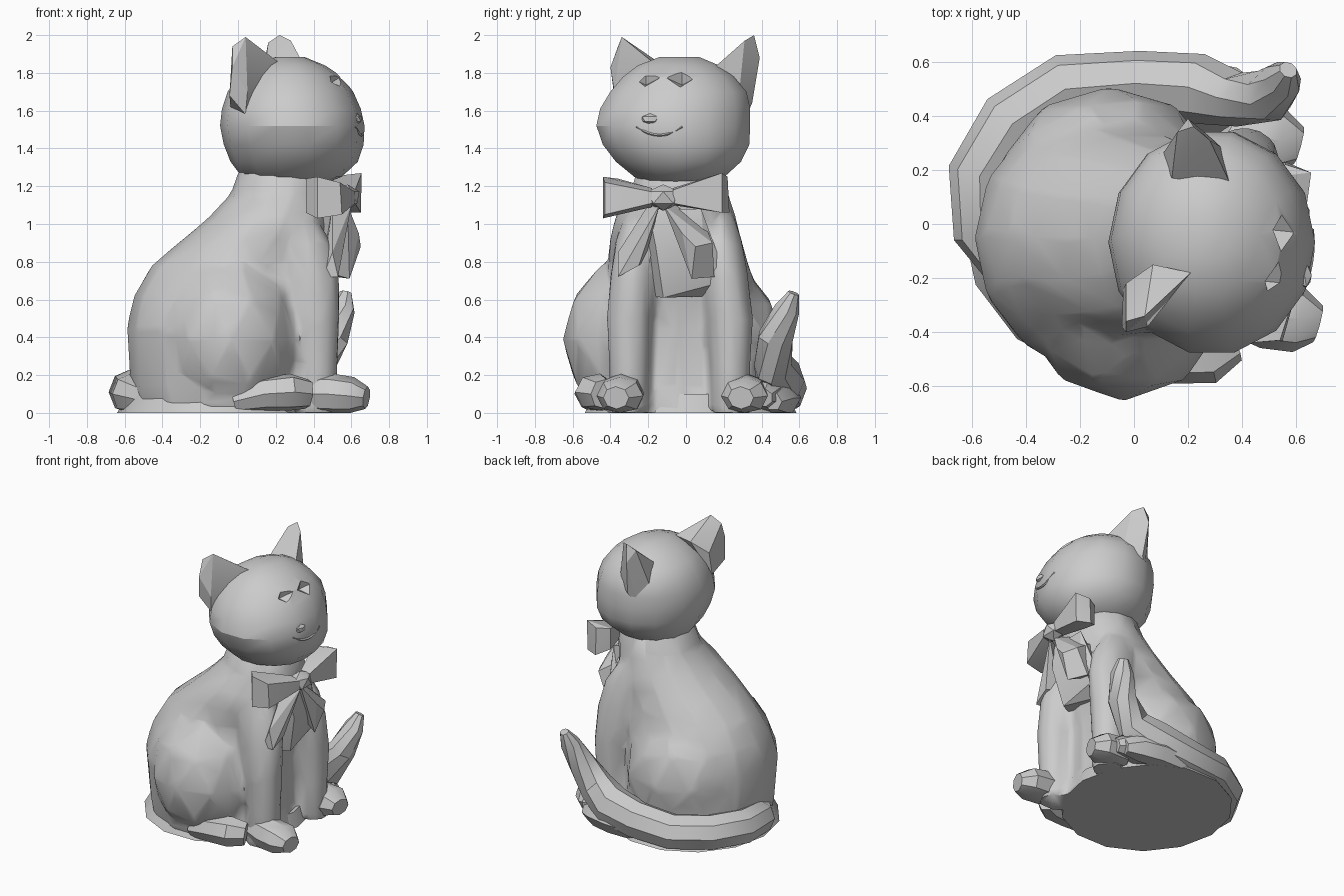
import bpy, bmesh, math
from mathutils import Vector, Matrix

cube = bpy.data.objects.get("Cube")
if cube:
    bpy.data.objects.remove(cube, do_unlink=True)

grey = bpy.data.materials.new("plain_grey")
grey.use_nodes = True
grey.diffuse_color = (0.6, 0.6, 0.6, 1)
grey.node_tree.nodes["Principled BSDF"].inputs["Base Color"].default_value = (0.6, 0.6, 0.6, 1)


def pick(ob):
    bpy.ops.object.select_all(action='DESELECT')
    bpy.context.view_layer.objects.active = ob
    ob.select_set(True)


def finish(name, bm, angle=35):
    """Clamp to the ground, shade and link a part."""
    for v in bm.verts:
        v.co.z = max(v.co.z, 0)
    bmesh.ops.recalc_face_normals(bm, faces=bm.faces)
    mesh = bpy.data.meshes.new(name)
    bm.to_mesh(mesh)
    bm.free()
    mesh.materials.append(grey)
    ob = bpy.data.objects.new(name, mesh)
    bpy.context.collection.objects.link(ob)
    pick(ob)
    bpy.ops.object.shade_smooth_by_angle(angle=math.radians(angle))
    return ob


def skin(name, rings, angle=35):
    """Join equal rings of points with quads and cap the ends."""
    bm = bmesh.new()
    rows = [[bm.verts.new(p) for p in ring] for ring in rings]
    n = len(rows[0])
    for a, b in zip(rows, rows[1:]):
        for i in range(n):
            j = (i + 1) % n
            bm.faces.new((a[i], a[j], b[j], b[i]))
    bm.faces.new(rows[0][::-1])
    bm.faces.new(rows[-1])
    return finish(name, bm, angle)


def loft(name, levels, n=14):
    """Stack of ovals given as z, xmin, xmax, ymin, ymax."""
    rings = []
    for z, x0, x1, y0, y1 in levels:
        rings.append([((x0 + x1) / 2 + (x1 - x0) / 2 * math.cos(math.tau * i / n),
                       (y0 + y1) / 2 + (y1 - y0) / 2 * math.sin(math.tau * i / n), z)
                      for i in range(n)])
    return skin(name, rings)


def tube(name, path, n=7):
    """Tube along points given as x, y, z, half width, half height."""
    pts = [Vector(p[:3]) for p in path]
    rings = []
    for k, p in enumerate(path):
        t = (pts[min(k + 1, len(pts) - 1)] - pts[max(k - 1, 0)]).normalized()
        side = t.cross(Vector((0, 0, 1))).normalized()
        up = side.cross(t)
        rings.append([pts[k] + side * p[3] * math.cos(math.tau * i / n)
                      + up * p[4] * math.sin(math.tau * i / n) for i in range(n)])
    return skin(name, rings)


def ball(name, centre, radii, detail=2):
    bm = bmesh.new()
    bmesh.ops.create_icosphere(bm, subdivisions=detail, radius=1)
    bm.transform(Matrix.Translation(centre) @ Matrix.Diagonal((*radii, 1)))
    return finish(name, bm)


def hull(name, points, angle=20):
    bm = bmesh.new()
    for p in points:
        bm.verts.new(p)
    bmesh.ops.convex_hull(bm, input=bm.verts[:])
    return finish(name, bm, angle)


def fuse(parts):
    """Melt parts into the first one as a single low-poly skin."""
    pick(parts[0])
    for p in parts:
        p.select_set(True)
    bpy.ops.object.join()
    ob = parts[0]
    remesh = ob.modifiers.new("melt", 'REMESH')
    remesh.mode = 'VOXEL'
    remesh.voxel_size = 0.026
    soften = ob.modifiers.new("soften", 'SMOOTH')
    soften.iterations = 2
    reduce = ob.modifiers.new("reduce", 'DECIMATE')
    reduce.ratio = 0.06
    for m in (remesh, soften, reduce):
        bpy.ops.object.modifier_apply(modifier=m.name)
    ob.data.materials.clear()
    ob.data.materials.append(grey)
    bpy.ops.object.shade_smooth_by_angle(angle=math.radians(45))


# Torso, haunches and front legs in one skin
skin_parts = [
    loft("body", [(0, -.55, .45, -.53, .46), (.14, -.57, .41, -.54, .46),
                  (.45, -.59, .4, -.56, .45), (.62, -.55, .42, -.5, .4),
                  (.78, -.46, .46, -.42, .34), (.92, -.29, .49, -.41, .3),
                  (1.04, -.15, .51, -.38, .27), (1.16, -.04, .51, -.3, .23),
                  (1.3, .01, .47, -.26, .19)]),
    ball("right_haunch", (-.04, -.25, .39), (.385, .405, .46)),
    ball("left_haunch", (-.09, .12, .38), (.42, .39, .44))]
for name, y, inward in (("right", -.3, .04), ("left", .235, -.05)):
    skin_parts.append(loft(name + "_front_leg", [
        (0, .29, .53, y - .11, y + .11), (.25, .3, .53, y - .11, y + .11),
        (.5, .28, .54, y - .125, y + .125),
        (.72, .2, .54, y - .125 + inward / 2, y + .125 + inward / 2),
        (.9, .16, .5, y - .12 + inward, y + .12 + inward),
        (1.05, .16, .4, y - .07 + inward, y + .07 + inward)], 10))
fuse(skin_parts)

# Flat base filling the curve of the tail
loft("base", [(0, -.64, .46, -.55, .6), (.1, -.58, .43, -.5, .54)])

# Paws
for name, y, foot_x, foot_y in (("right", -.31, .565, -.35), ("left", .24, .495, .31)):
    tube(name + "_front_paw", [(.36, y, .1, .09, .1), (foot_x - .08, foot_y + .01, .1, .12, .11),
                               (foot_x + .04, foot_y, .09, .125, .1),
                               (foot_x + .115, foot_y - .02, .08, .07, .06)], 8)
tube("right_hind_paw", [(-.02, -.48, .06, .06, .06), (.14, -.49, .1, .1, .09),
                        (.28, -.48, .11, .11, .1), (.37, -.44, .1, .07, .08)])
tube("left_hind_paw", [(.05, .4, .08, .08, .08), (.25, .44, .1, .1, .1),
                       (.42, .42, .1, .09, .08), (.5, .41, .08, .05, .05)])

# Tail wrapped round the left side, with a raised leaf-shaped tip
tube("tail", [(-.3, -.42, .05, .03, .04), (-.44, -.24, .06, .06, .07),
              (-.57, -.03, .1, .1, .11), (-.57, .18, .11, .12, .12),
              (-.45, .37, .11, .13, .12), (-.25, .5, .11, .13, .12),
              (.02, .52, .13, .12, .13), (.24, .5, .17, .13, .14),
              (.39, .46, .25, .1, .13), (.5, .475, .4, .1, .09),
              (.55, .535, .55, .075, .065), (.57, .57, .635, .035, .03)], 8)
tube("tail_skirt", [(.02, .53, .07, .07, .08), (.22, .52, .08, .09, .1),
                    (.36, .49, .08, .09, .09), (.46, .46, .06, .05, .05)], 6)

# Head, with a small nose and a thin smile lying on its surface
head = loft("head", [(1.2, .15, .42, -.16, .04), (1.25, .02, .55, -.28, .21),
                     (1.33, -.04, .635, -.38, .3), (1.42, -.075, .665, -.45, .345),
                     (1.52, -.095, .67, -.485, .35), (1.61, -.085, .65, -.465, .35),
                     (1.7, -.055, .61, -.41, .33), (1.78, .0, .55, -.34, .26),
                     (1.84, .09, .46, -.26, .18), (1.885, .2, .35, -.14, .07)], 14)
ball("nose", (.63, -.19, 1.555), (.03, .05, .03), 1)
smile = []
for i in range(9):
    u = i / 4 - 1
    y = -.14 + .12 * u
    x = .29 + .376 * math.sqrt(1 - ((y + .07) / .41) ** 2)
    smile.append((x - .008, y, 1.47 + .045 * u * u, .01, .007))
tube("smile", smile, 5)

# Eyes cut into the head as small faceted pits
for name, x, y in (("right_eye", .515, -.215), ("left_eye", .54, -.025)):
    bm = bmesh.new()
    bmesh.ops.create_cone(bm, cap_ends=True, segments=4, radius1=0.001, radius2=.12, depth=.1)
    bm.transform(Matrix.Translation((x, y, 1.765)) @ Matrix.Rotation(-.1, 4, 'Z')
                 @ Matrix.Rotation(math.radians(55), 4, 'Y')
                 @ Matrix.Diagonal((.75, 1, 1, 1)))
    cutter = finish(name + "_cutter", bm, 10)
    cut = head.modifiers.new(name, 'BOOLEAN')
    cut.operation = 'DIFFERENCE'
    cut.solver = 'EXACT'
    cut.object = cutter
    pick(head)
    bpy.ops.object.modifier_apply(modifier=name)
    bpy.data.objects.remove(cutter, do_unlink=True)
bpy.ops.object.shade_smooth_by_angle(angle=math.radians(28))

# Ears
hull("right_ear", [(.04, -.34, 1.99), (-.03, -.36, 1.94), (-.03, -.4, 1.83),
                   (-.045, -.38, 1.68), (.05, -.38, 1.7), (.21, -.18, 1.86),
                   (.07, -.15, 1.86), (-.03, -.22, 1.78), (.1, -.25, 1.7),
                   (-.04, -.24, 1.62), (.04, -.36, 1.58)])
hull("left_ear", [(.22, .36, 2), (.28, .31, 1.97), (.16, .34, 1.96), (.2, .39, 1.88),
                  (.36, .14, 1.82), (.14, .17, 1.82), (.33, .28, 1.68), (.22, .35, 1.64),
                  (.1, .25, 1.66), (.17, .31, 1.55)])

# Bow: two flared loops and a knot
hull("bow_right_loop", [(.36, -.36, 1.06), (.36, -.36, 1.24), (.42, -.44, 1.03),
                        (.42, -.44, 1.25), (.55, -.43, 1.05), (.54, -.43, 1.22),
                        (.55, -.18, 1.09), (.55, -.18, 1.19), (.62, -.18, 1.11), (.62, -.18, 1.17)])
hull("bow_left_loop", [(.48, .17, 1.1), (.48, .17, 1.25), (.56, .23, 1.06), (.56, .22, 1.25),
                       (.65, .19, 1.06), (.655, .19, 1.27), (.55, -.07, 1.1),
                       (.55, -.07, 1.19), (.62, -.07, 1.11), (.62, -.07, 1.18)])
ball("bow_knot", (.58, -.12, 1.14), (.07, .1, .07), 1)

# Ribbon ends and chest tuft hanging below the bow
hull("right_ribbon", [(.6, -.14, 1.1), (.5, -.2, 1.1), (.56, -.2, .95), (.5, -.36, .85),
                      (.53, -.36, .72), (.45, -.36, .72), (.54, -.25, .78), (.45, -.22, .8)])
hull("left_ribbon", [(.58, -.12, 1.1), (.5, -.05, 1.1), (.64, -.02, .95), (.65, .05, .88),
                     (.6, .14, .9), (.59, .03, .71), (.52, .15, .72), (.45, .1, .75), (.45, .1, 1)])
hull("chest_tuft", [(.52, -.2, 1.08), (.52, .08, 1.08), (.56, -.16, .88), (.54, .1, .85),
                    (.5, -.12, .61), (.48, .22, .7), (.35, -.2, .62), (.35, .2, .62), (.38, -.25, 1)])
